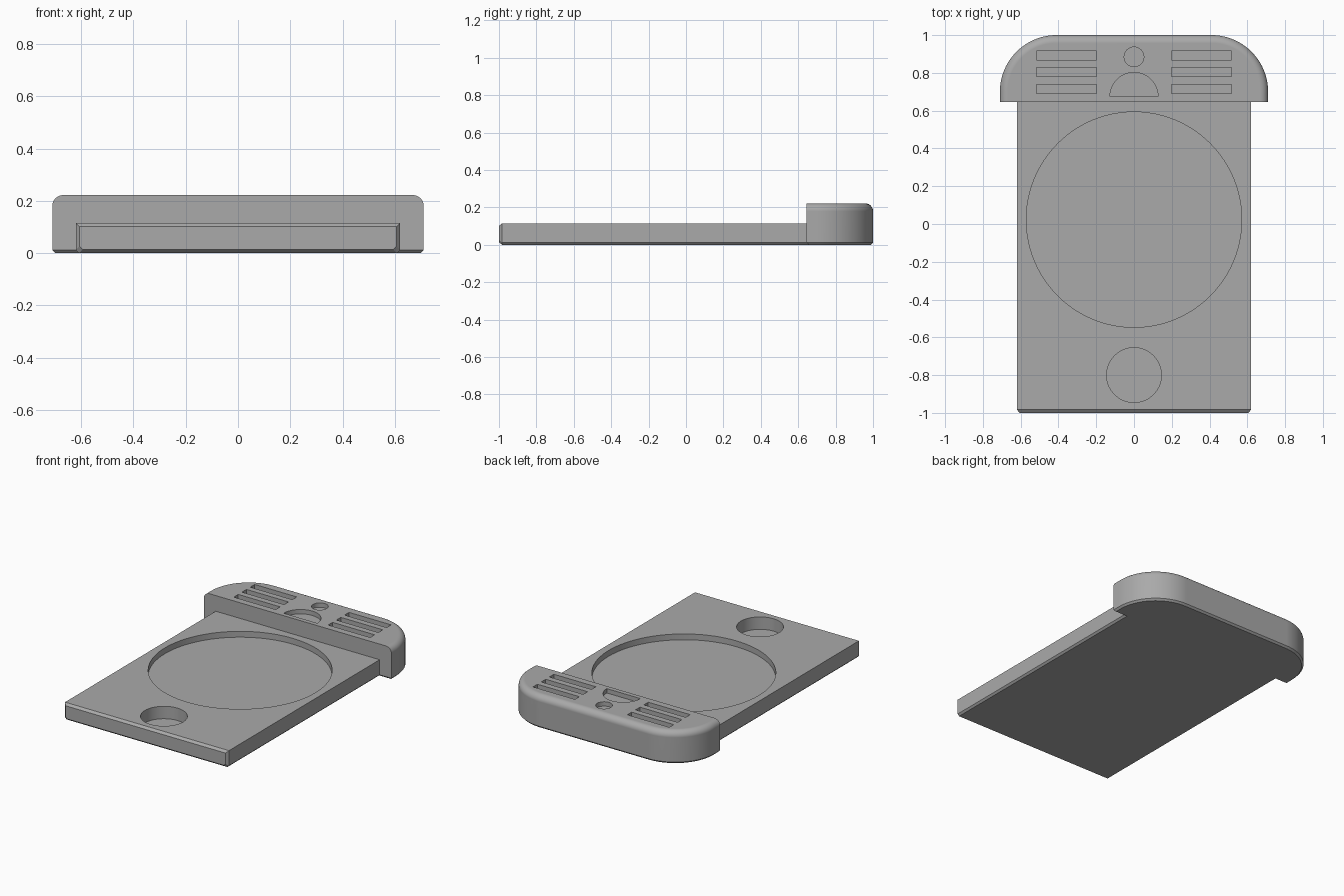
import bpy, bmesh
from math import sin, cos, pi, radians
from mathutils import Vector

if "Cube" in bpy.data.objects:
    bpy.data.objects.remove(bpy.data.objects["Cube"])

grey = bpy.data.materials.new("mid grey")
grey.use_nodes = True
colour = (0.4, 0.4, 0.4, 1)
grey.diffuse_color = colour
grey.node_tree.nodes["Principled BSDF"].inputs["Base Color"].default_value = colour


def loft(name, rings):
    """Skin a stack of equal point rings and cap both ends."""
    bm = bmesh.new()
    loops = [[bm.verts.new(p) for p in ring] for ring in rings]
    n = len(loops[0])
    for a, b in zip(loops, loops[1:]):
        for i in range(n):
            j = (i + 1) % n
            bm.faces.new((a[i], a[j], b[j], b[i]))
    bm.faces.new(loops[0][::-1])
    bm.faces.new(loops[-1])
    bmesh.ops.recalc_face_normals(bm, faces=bm.faces)
    mesh = bpy.data.meshes.new(name)
    bm.to_mesh(mesh)
    bm.free()
    mesh.materials.append(grey)
    obj = bpy.data.objects.new(name, mesh)
    bpy.context.collection.objects.link(obj)
    return obj


def arc(cx, cy, r, start, end, steps):
    return [(cx + r * cos(start + (end - start) * i / steps),
             cy + r * sin(start + (end - start) * i / steps)) for i in range(steps + 1)]


def combine(obj, other, operation):
    mod = obj.modifiers.new(other.name, 'BOOLEAN')
    mod.operation, mod.solver, mod.object = operation, 'EXACT', other
    bpy.context.view_layer.objects.active = obj
    bpy.ops.object.modifier_apply(modifier=mod.name)
    bpy.data.objects.remove(other)


def pocket(obj, outline, top, depth):
    cutter = loft("pocket_cutter", [[(x, y, z) for x, y in outline]
                                    for z in (top - depth, top + 0.1)])
    cutter.hide_render = True
    combine(obj, cutter, 'DIFFERENCE')


# Flat tray with bevelled front and underside edges
TOP, HEAD_TOP, CH = 0.115, 0.222, 0.012


def tray_ring(y, d):
    w, lo, hi = 0.62 - d, d, TOP - d
    return [(x, y, z) for x, z in ((CH - w, lo), (w - CH, lo), (w, lo + CH),
                                   (w, hi), (-w, hi), (-w, lo + CH))]


body = loft("charging_tray", [tray_ring(-1, 0.014), tray_ring(-0.983, 0), tray_ring(0.72, 0)])


# Raised head with rounded plan corners and a rounded top rim
def head_ring(z, d, front=0):
    r, y0 = 0.3 - d, 0.645 + front
    plan = [(0.71 - d, y0)] + arc(0.41, 0.7, r, 0, pi / 2, 24)
    plan += arc(-0.41, 0.7, r, pi / 2, pi, 24) + [(d - 0.71, y0)]
    return [(x, y, z) for x, y in plan]


R = 0.042
levels = [head_ring(0, CH, CH), head_ring(CH, 0)]
levels += [head_ring(HEAD_TOP - R + R * sin(t), R - R * cos(t))
           for t in (pi / 2 * i / 8 for i in range(9))]
head = loft("raised_head", levels)
combine(body, head, 'UNION')

# Round recesses in the tray
pocket(body, arc(0, 0.023, 0.57, 0, 2 * pi, 96)[:-1], TOP, 0.04)
pocket(body, arc(0, -0.8, 0.145, 0, 2 * pi, 64)[:-1], TOP, 0.085)

# Small hole, half-round recess and side slots in the head
pocket(body, arc(0, 0.885, 0.052, 0, 2 * pi, 40)[:-1], HEAD_TOP, 0.03)
pocket(body, arc(0, 0.675, 0.127, 0, pi, 40), HEAD_TOP, 0.03)
for cx in (-0.357, 0.357):
    for cy in (0.715, 0.804, 0.893):
        a, b = 0.159, 0.024
        pocket(body, [(cx - a, cy - b), (cx + a, cy - b), (cx + a, cy + b), (cx - a, cy + b)],
               HEAD_TOP, 0.03)

# Smooth the curved walls and keep the flats flat
bpy.ops.object.select_all(action='DESELECT')
body.select_set(True)
bpy.context.view_layer.objects.active = body
bpy.ops.object.shade_smooth_by_angle(angle=radians(30))
normals = body.modifiers.new("even_normals", 'WEIGHTED_NORMAL')
normals.keep_sharp = True
